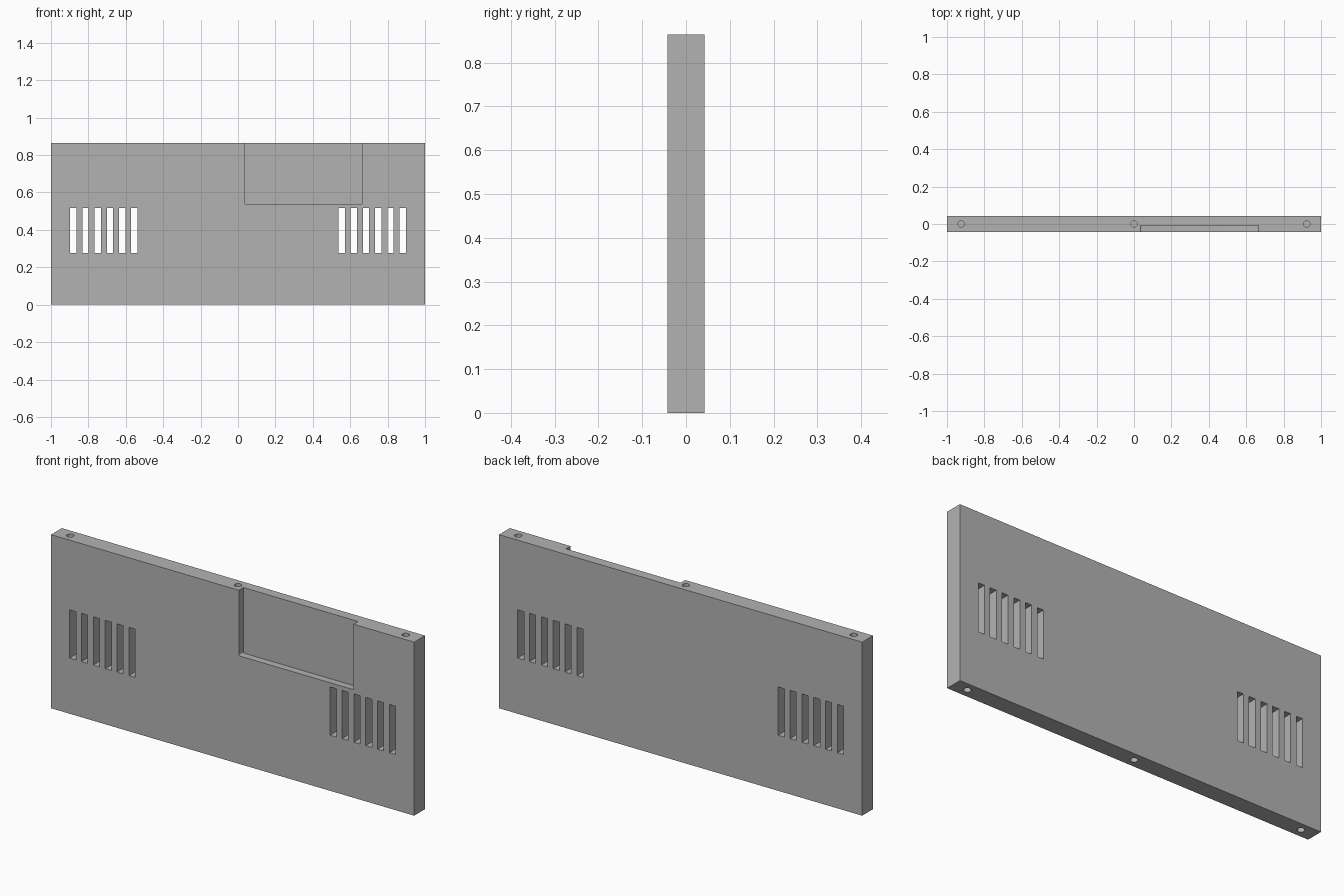
import bpy
import bmesh
from mathutils import Matrix, Vector

cube = bpy.data.objects.get("Cube")
if cube:
    bpy.data.objects.remove(cube, do_unlink=True)

HEIGHT, HALF_Y = 0.864, 0.0425

grey = bpy.data.materials.new("plain grey")
grey.use_nodes = True
colour = (0.45, 0.45, 0.45, 1)
grey.diffuse_color = colour
grey.node_tree.nodes["Principled BSDF"].inputs["Base Color"].default_value = colour


def add_box(bm, lo, hi):
    lo, hi = Vector(lo), Vector(hi)
    matrix = Matrix.Translation((lo + hi) / 2) @ Matrix.Diagonal((*(hi - lo), 1))
    return bmesh.ops.create_cube(bm, size=1, matrix=matrix)["verts"]


def make_object(name, bm):
    mesh = bpy.data.meshes.new(name)
    bm.to_mesh(mesh)
    bm.free()
    mesh.materials.append(grey)
    obj = bpy.data.objects.new(name, mesh)
    bpy.context.collection.objects.link(obj)
    return obj


# Main slab
bm = bmesh.new()
add_box(bm, (-1, -HALF_Y, 0), (1, HALF_Y, HEIGHT))
panel = make_object("panel", bm)

# Vent slots, six on each side
bm = bmesh.new()
for side in (-1, 1):
    for i in range(6):
        x = side * (0.554 + i * 0.0653)
        add_box(bm, (x - 0.017, -0.1, 0.277), (x + 0.017, 0.1, 0.517))

# Blind screw holes in the top and bottom edges
for x in (-0.924, 0, 0.924):
    for z in (0, HEIGHT):
        bmesh.ops.create_cone(bm, cap_ends=True, segments=32, radius1=0.017,
                              radius2=0.017, depth=0.2,
                              matrix=Matrix.Translation((x, 0, z)))

# Front recess, open at the top, with slightly rounded lower corners
verts = add_box(bm, (0.034, -0.1, 0.538), (0.666, -0.007, HEIGHT + 0.1))
corners = [e for e in {e for v in verts for e in v.link_edges}
           if all(v.co.z < 0.6 for v in e.verts)
           and abs(e.verts[0].co.x - e.verts[1].co.x) < 0.01]
bmesh.ops.bevel(bm, geom=corners, offset=0.007, segments=4, profile=0.5,
                affect='EDGES')
cutter = make_object("opening_cutter", bm)
cutter.hide_render = True

# Cut all openings, then discard the cutter
cut = panel.modifiers.new("openings", 'BOOLEAN')
cut.operation = 'DIFFERENCE'
cut.solver = 'EXACT'
cut.object = cutter
bpy.ops.object.select_all(action='DESELECT')
bpy.context.view_layer.objects.active = panel
panel.select_set(True)
bpy.ops.object.modifier_apply(modifier=cut.name)
bpy.data.objects.remove(cutter, do_unlink=True)
bpy.ops.object.shade_smooth_by_angle()
